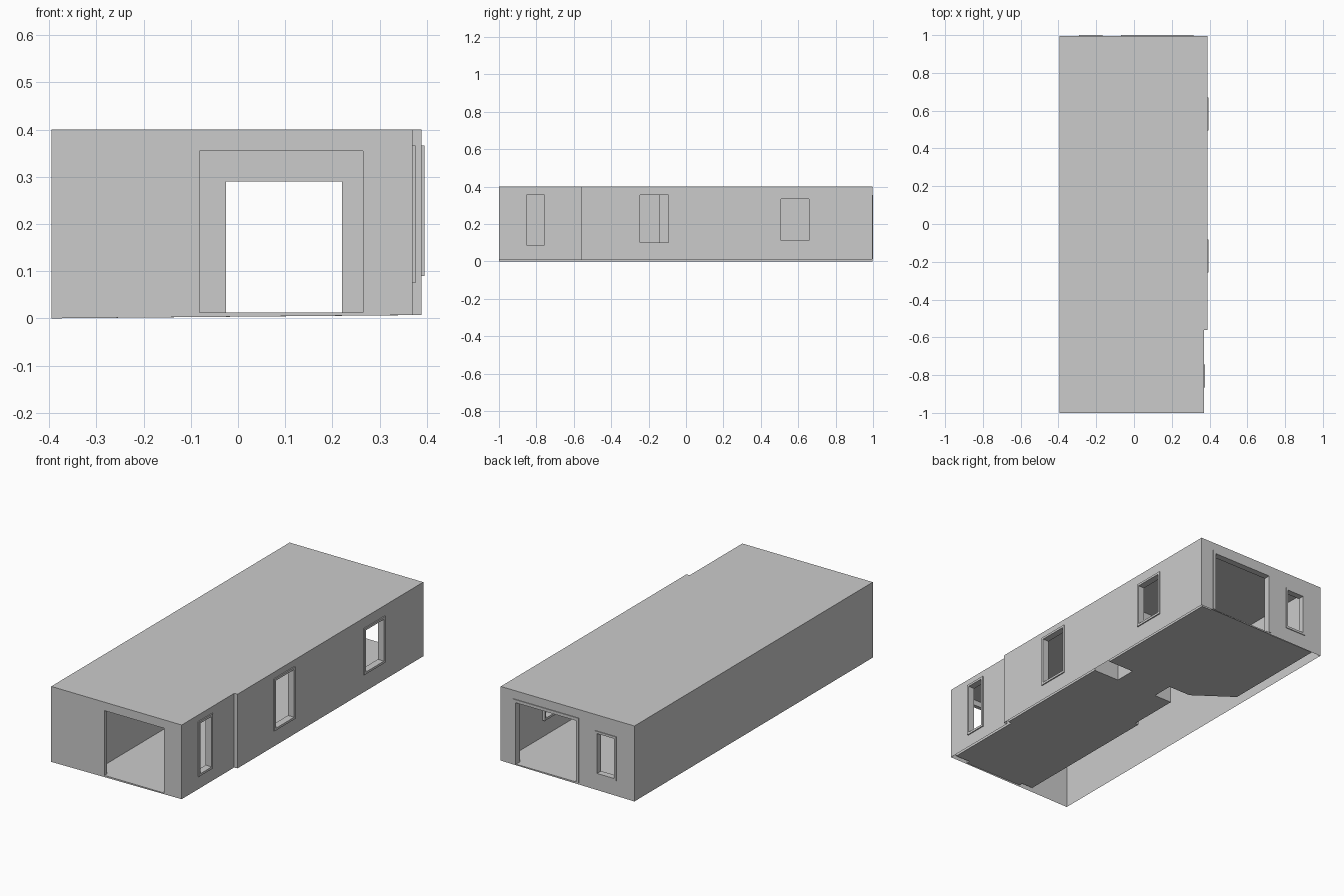
import bpy, bmesh

if "Cube" in bpy.data.objects:
    bpy.data.objects.remove(bpy.data.objects["Cube"])

FLOOR, CEIL, TOP = 0.012, 0.385, 0.40


def make_object(name, bm):
    mesh = bpy.data.meshes.new(name)
    bmesh.ops.recalc_face_normals(bm, faces=bm.faces)
    bm.to_mesh(mesh)
    bm.free()
    ob = bpy.data.objects.new(name, mesh)
    bpy.context.collection.objects.link(ob)
    return ob


def prism(name, plan, z0, z1):
    bm = bmesh.new()
    face = bm.faces.new([bm.verts.new((x, y, z0)) for x, y in plan])
    ext = bmesh.ops.extrude_face_region(bm, geom=[face])
    for v in ext["geom"]:
        if isinstance(v, bmesh.types.BMVert):
            v.co.z = z1
    # extruding keeps the starting face only when asked, so close it if missing
    bmesh.ops.holes_fill(bm, edges=[e for e in bm.edges if e.is_boundary], sides=0)
    return make_object(name, bm)


def rect(x0, x1, y0, y1):
    return [(x0, y0), (x1, y0), (x1, y1), (x0, y1)]


def cut(target, plan, z0, z1):
    cutter = prism("cutter", plan, z0, z1)
    cutter.hide_render = True
    mod = target.modifiers.new("cut", "BOOLEAN")
    mod.operation, mod.solver, mod.object = "DIFFERENCE", "EXACT", cutter
    bpy.context.view_layer.objects.active = target
    bpy.ops.object.modifier_apply(modifier=mod.name)
    bpy.data.objects.remove(cutter)


def frame(name, axis, a0, a1, z0, z1, d0, d1, w=0.012, sill=True):
    """Rectangular surround; axis is the wall normal, d0..d1 its depth."""
    bars = [(a0, a0 + w, z0, z1), (a1 - w, a1, z0, z1), (a0 + w, a1 - w, z1 - w, z1)]
    if sill:
        bars.append((a0 + w, a1 - w, z0, z0 + w))
    bm = bmesh.new()
    for p, q, r, s in bars:
        mid = ((p + q) / 2, (d0 + d1) / 2, (r + s) / 2)
        size = (q - p, d1 - d0, s - r)
        order = (0, 1, 2) if axis == "y" else (1, 0, 2)
        for v in bmesh.ops.create_cube(bm, size=1)["verts"]:
            v.co = [v.co[i] * size[o] + mid[o] for i, o in enumerate(order)]
    make_object(name, bm)


# Outer block with the small step in the right wall
shell = prism("building_shell", [(-0.395, -1), (0.37, -1), (0.37, -0.56),
                                 (0.389, -0.56), (0.389, 0.996), (-0.395, 0.996)], 0, TOP)
for v in shell.data.vertices:
    if v.co.z < 0.001 and v.co.x > 0:
        v.co.z = 0.007

# Two rooms joined by a wide passage
cut(shell, [(-0.15, -0.98), (0.352, -0.98), (0.352, -0.545), (0.372, -0.545), (0.372, 0.135),
            (-0.13, 0.135), (-0.13, -0.145), (-0.15, -0.145)], FLOOR, CEIL)
cut(shell, [(-0.156, 0.25), (0.372, 0.25), (0.372, 0.98), (-0.352, 0.98),
            (-0.352, 0.39)], FLOOR, CEIL)
cut(shell, rect(-0.025, 0.22, 0.12, 0.265), FLOOR, 0.29)

# Front and back doorways
cut(shell, rect(-0.082, 0.265, -1.05, -0.96), FLOOR, 0.355)
cut(shell, rect(-0.068, 0.313, 0.96, 1.05), FLOOR, 0.353)
frame("back_door_frame", "y", -0.07, 0.315, FLOOR, 0.355, 0.965, 1.0, w=0.016, sill=False)

# Windows in the right wall
for i, (y0, y1, z0, z1, x) in enumerate([(-0.865, -0.745, 0.075, 0.366, 0.37),
                                         (-0.257, -0.082, 0.09, 0.366, 0.389),
                                         (0.495, 0.67, 0.10, 0.345, 0.389)]):
    cut(shell, rect(x - 0.04, x + 0.04, y0 + 0.002, y1 - 0.002), z0 + 0.002, z1 - 0.002)
    frame(f"side_window_frame_{i + 1}", "x", y0, y1, z0, z1, x - 0.03, x + 0.006)

# Window in the back wall
cut(shell, rect(-0.288, -0.169, 0.95, 1.05), 0.082, 0.313)
frame("back_window_frame", "y", -0.29, -0.167, 0.08, 0.315, 0.966, 1.0)

# Open the underside of the hollow walls, leaving the room floors
bm = bmesh.new()
bm.from_mesh(shell.data)
under = [f for f in bm.faces if f.normal.z < -0.5 and f.calc_center_median().z < 0.01]
bmesh.ops.delete(bm, geom=under, context="FACES")
bm.to_mesh(shell.data)
bm.free()
